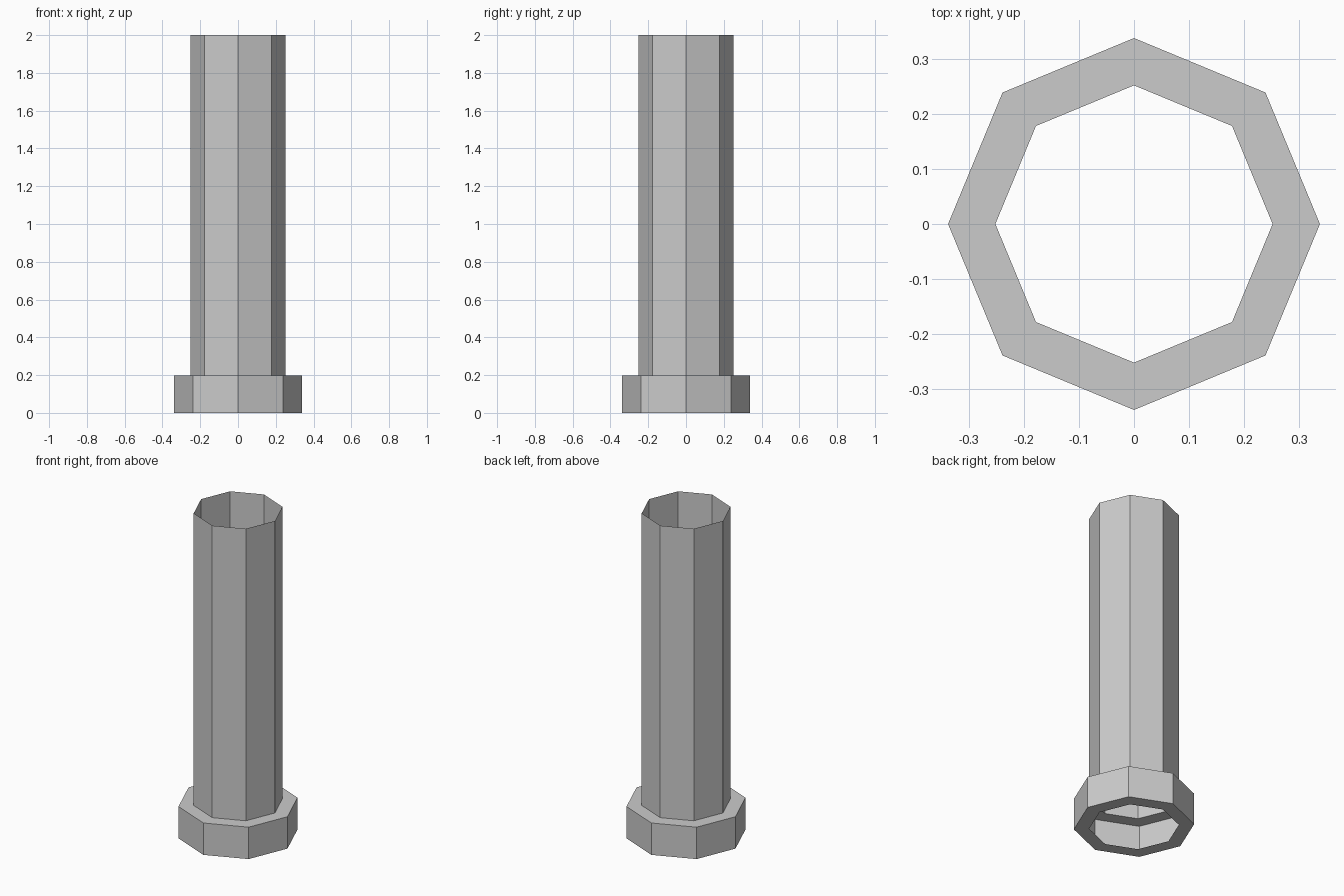
import bpy
import bmesh
from math import cos, sin, tau

cube = bpy.data.objects.get("Cube")
if cube:
    bpy.data.objects.remove(cube, do_unlink=True)

SIDES = 8
TUBE_R, FLANGE_R = 0.252, 0.338
FLANGE_H, HEIGHT = 0.197, 2.0

grey = bpy.data.materials.new("plain grey")
grey.use_nodes = True
colour = (0.6, 0.6, 0.6, 1)
grey.diffuse_color = colour
grey.node_tree.nodes["Principled BSDF"].inputs["Base Color"].default_value = colour


def lathe(name, profile):
    """Sweep an open (radius, height) profile around z into flat-sided faces."""
    bm = bmesh.new()
    rings = []
    for r, z in profile:
        rings.append([bm.verts.new((r * cos(tau * i / SIDES), r * sin(tau * i / SIDES), z))
                      for i in range(SIDES)])
    for low, high in zip(rings, rings[1:]):
        for i in range(SIDES):
            j = (i + 1) % SIDES
            bm.faces.new((low[i], low[j], high[j], high[i]))
    mesh = bpy.data.meshes.new(name)
    bm.to_mesh(mesh)
    bm.free()
    mesh.materials.append(grey)
    obj = bpy.data.objects.new(name, mesh)
    bpy.context.collection.objects.link(obj)
    return obj


# Hollow flange: underside, outer wall and top shelf, open towards the bore
lathe("base_flange", [(TUBE_R, 0), (FLANGE_R, 0), (FLANGE_R, FLANGE_H), (TUBE_R, FLANGE_H)])

# Thin-walled tube, open at both ends
lathe("tube", [(TUBE_R, FLANGE_H), (TUBE_R, HEIGHT)])
